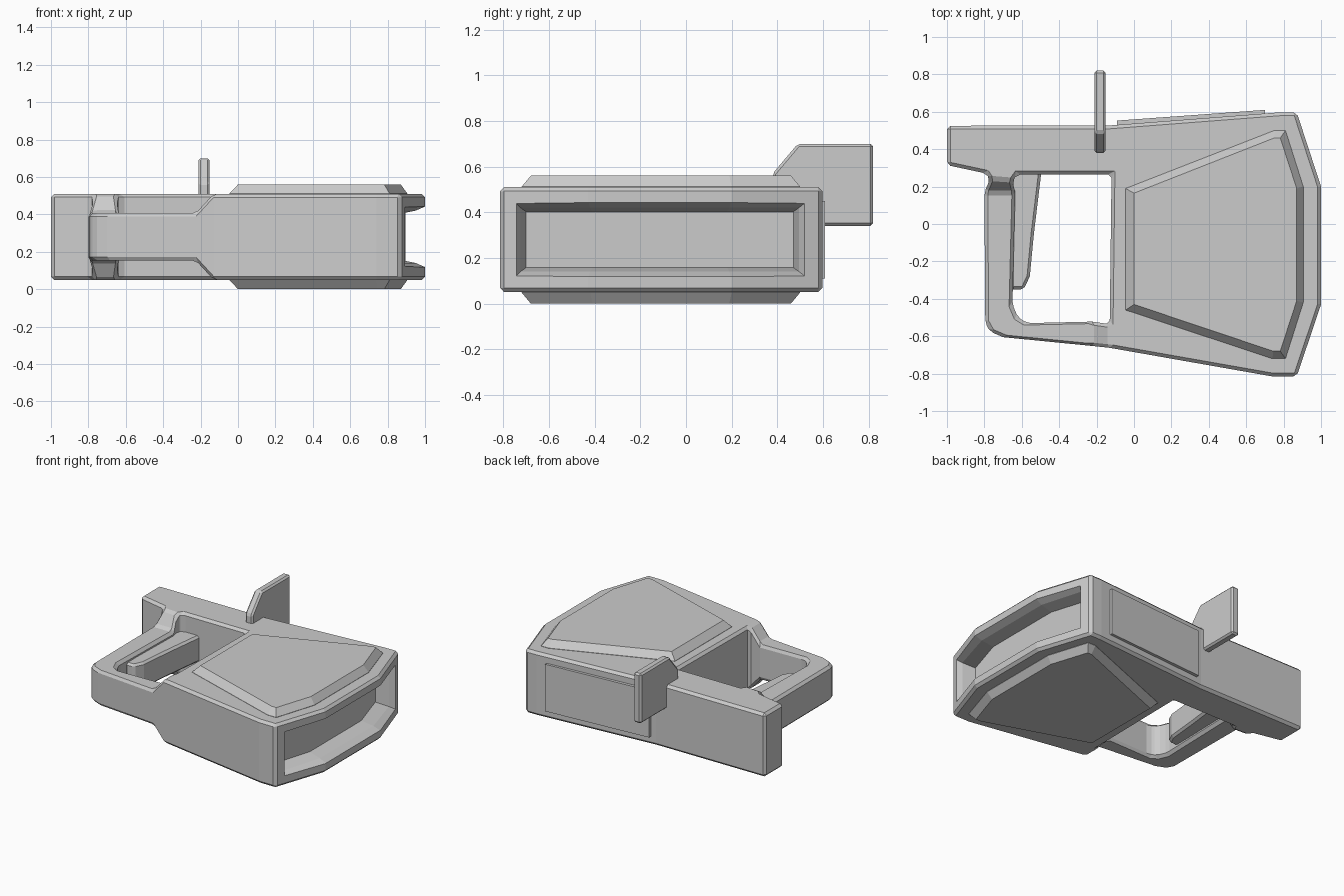
import bpy, bmesh

if "Cube" in bpy.data.objects:
    bpy.data.objects.remove(bpy.data.objects["Cube"])

MID = 0.28  # height of the horizontal symmetry plane


def finish(name, bm, bevel=0.0, angle=0.4):
    bmesh.ops.recalc_face_normals(bm, faces=bm.faces[:])
    me = bpy.data.meshes.new(name)
    bm.to_mesh(me)
    bm.free()
    ob = bpy.data.objects.new(name, me)
    bpy.context.collection.objects.link(ob)
    if bevel:
        m = ob.modifiers.new("edge_chamfer", 'BEVEL')
        m.width, m.segments = bevel, 1
        m.limit_method, m.angle_limit = 'ANGLE', angle
    return ob


def loft(name, rings, bevel=0.0):
    """Closed solid through rings of 3D points."""
    bm = bmesh.new()
    vs = [[bm.verts.new(p) for p in r] for r in rings]
    n = len(rings[0])
    for a, b in zip(vs, vs[1:]):
        for i in range(n):
            j = (i + 1) % n
            bm.faces.new((a[i], a[j], b[j], b[i]))
    bm.faces.new(vs[0])
    bm.faces.new(vs[-1])
    return finish(name, bm, bevel)


# Main body with the hand guard as one continuous shell
outline = [(-1, .525), (-1, .315), (-.79, .27), (-.77, .24), (-.65, .23),
           (-.625, .265), (-.12, .265), (-.13, -.535), (-.13, -.662),
           (.74, -.815), (.87, -.815), (1, -.43), (1, .2), (.87, .597),
           (.78, .597), (-.13, .527)]
HALF, SLIM = 0.23, 0.127
bm = bmesh.new()
top = [bm.verts.new((x, y, MID + HALF)) for x, y in outline]
bot = [bm.verts.new((x, y, MID - HALF)) for x, y in outline]
bm.faces.new(top)
bm.faces.new(bot)
for i in range(len(outline)):
    if i not in (3, 7):  # the guard joins on here
        j = (i + 1) % len(outline)
        bm.faces.new((top[i], top[j], bot[j], bot[i]))
# guard sections: outer point, inner point
guard = [((-.225, -.652), (-.225, -.522)), ((-.70, -.605), (-.57, -.53)),
         ((-.77, -.575), (-.62, -.50)), ((-.795, -.53), (-.65, -.43)),
         ((-.80, .17), (-.635, .17))]
rings = [(top[8], top[7], bot[7], bot[8])]
for o, i in guard:
    rings.append([bm.verts.new((*p, MID + s * SLIM))
                  for p, s in ((o, 1), (i, 1), (i, -1), (o, -1))])
rings.append((top[3], top[4], bot[4], bot[3]))
for a, b in zip(rings, rings[1:]):
    for i in range(4):
        j = (i + 1) % 4
        bm.faces.new((a[i], a[j], b[j], b[i]))
body = finish("body_and_guard", bm, 0.018)

# Recessed slot in the wide end
layers = [([(.925, -.76), (1.03, -.43), (1.03, .2), (.925, .54)], .175),
          ([(.86, -.725), (.95, -.42), (.95, .19), (.86, .495)], .14),
          ([(.77, -.70), (.86, -.41), (.86, .18), (.77, .47)], .122)]
cutter = loft("slot_cutter", [
    [(x, y, MID + h) for x, y in pts] + [(x, y, MID - h) for x, y in reversed(pts)]
    for pts, h in layers])
cutter.hide_render = True
cutter.display_type = 'WIRE'
cut = body.modifiers.new("slot", 'BOOLEAN')
cut.operation, cut.object, cut.solver = 'DIFFERENCE', cutter, 'EXACT'

# Raised panels on the top and the underside
base = [(-.045, .19), (-.045, -.46), (.74, -.72), (.81, -.72),
        (.905, -.42), (.905, .2), (.81, .5), (.75, .5)]
crown = [(0, .165), (0, -.43), (.745, -.68), (.782, -.68),
         (.87, -.41), (.87, .19), (.782, .46), (.75, .46)]
for name, s in (("top_panel", 1), ("bottom_panel", -1)):
    loft(name, [[(x, y, MID + s * h) for x, y in pts]
                for pts, h in ((base, .21), (base, .232), (crown, .28))])

# Thin plate on the rear side
plate = [(-.09, .50), (.70, .55), (.70, .61), (-.09, .553)]
loft("side_plate", [[(x, y, z) for x, y in plate] for z in (.11, .45)])

# Sight fin
fin = [(.38, .48), (.38, .57), (.49, .70), (.82, .70), (.82, .34), (.5, .34)]
loft("sight_fin", [[(x, y, z) for y, z in fin] for x in (-.212, -.152)], 0.012)

# Trigger lever inside the guard
lever = [(-.66, .28), (-.66, -.35), (-.59, -.35), (-.557, -.28),
         (-.535, -.05), (-.495, .28)]
loft("trigger", [[(x, y, z) for x, y in lever] for z in (.185, .375)], 0.015)
